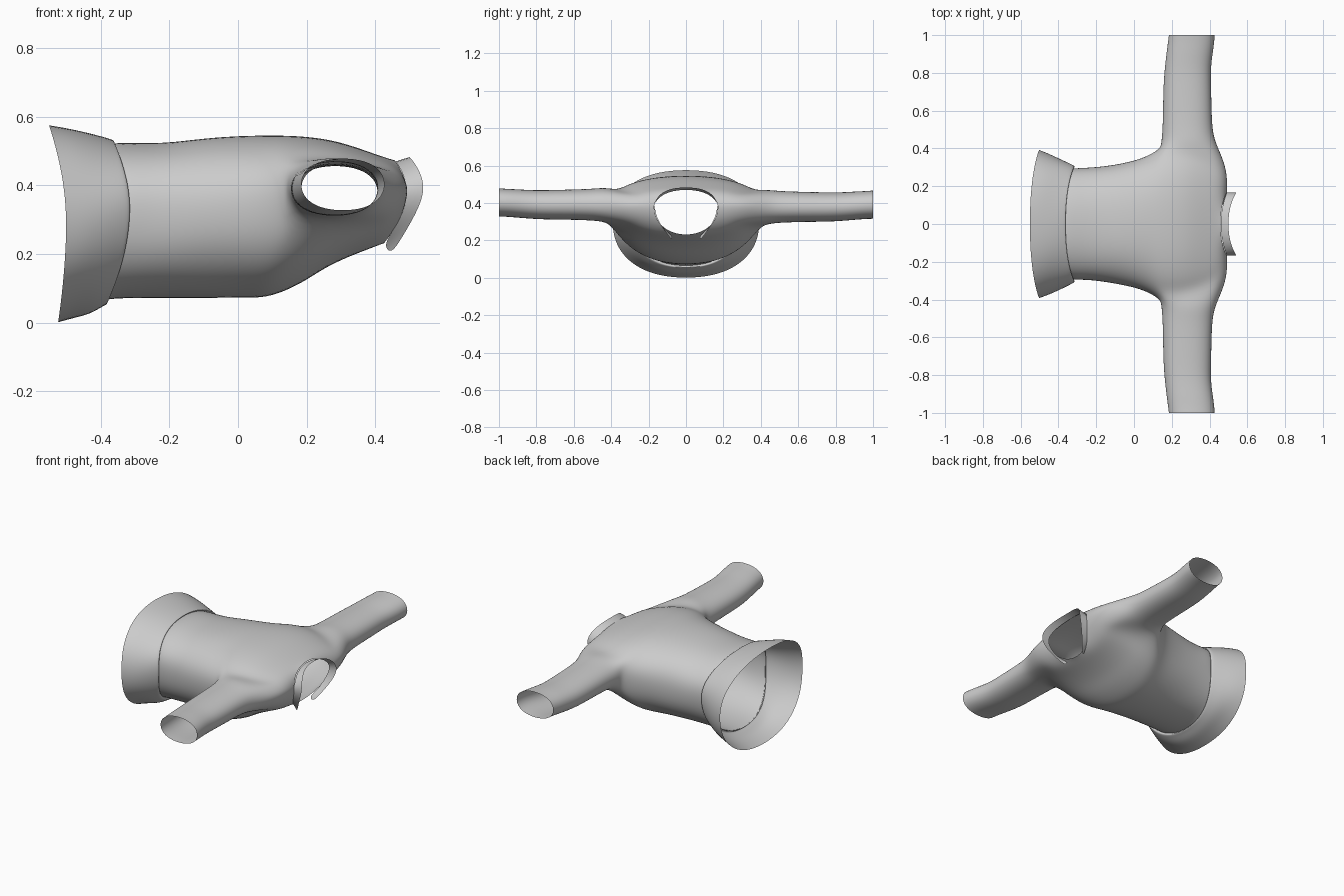
import bpy, bmesh, math

if "Cube" in bpy.data.objects:
    bpy.data.objects.remove(bpy.data.objects["Cube"])

N = 24


def spow(v, p):
    return math.copysign(abs(v) ** p, v)


def ring(bm, st, n=2.3, fold=0.0):
    """Garment section: x at side/top/bottom, half width, mid, top and bottom z."""
    xs, xt, xb, hw, zm, zt, zb = st
    out = []
    for j in range(N):
        t = 2 * math.pi * j / N
        c, s = math.cos(t), math.sin(t)
        f = 1 + fold * math.sin(5 * t + 20 * xs)
        x = xs + ((xt if s > 0 else xb) - xs) * abs(s) ** 1.6
        z = zm + spow(s, 2 / n) * ((zt - zm) if s > 0 else (zm - zb)) * f
        out.append(bm.verts.new((x, hw * spow(c, 2 / n) * f, z)))
    return out


def bridge(bm, a, b, closed=True, skip=()):
    m = len(a)
    for j in range(m if closed else m - 1):
        if j not in skip:
            k = (j + 1) % m
            bm.faces.new((a[j], a[k], b[k], b[j]))


def finish(bm, name, levels=2):
    loose = [v for v in bm.verts if not v.link_faces]
    bmesh.ops.delete(bm, geom=loose, context='VERTS')
    bmesh.ops.recalc_face_normals(bm, faces=bm.faces[:])
    for f in bm.faces:
        f.smooth = True
    me = bpy.data.meshes.new(name)
    bm.to_mesh(me)
    bm.free()
    ob = bpy.data.objects.new(name, me)
    bpy.context.collection.objects.link(ob)
    sub = ob.modifiers.new("smooth", 'SUBSURF')
    sub.levels = sub.render_levels = levels
    return ob


# Torso: lofted sections from waist to neck, with armholes left open
torso = [
    (-.325, -.375, -.395, .295, .33, .522, .062),
    (-.30, -.34, -.36, .298, .33, .527, .068),
    (-.22, -.22, -.24, .300, .33, .523, .070),
    (-.10, -.10, -.10, .316, .34, .540, .070),
    (.02, .02, .02, .342, .35, .547, .070),
    (.09, .09, .07, .372, .36, .547, .070),
    (.14, .14, .12, .405, .375, .547, .082),
    (.22, .21, .19, .415, .385, .543, .115),
    (.31, .28, .25, .40, .39, .532, .157),
    (.405, .345, .32, .375, .39, .512, .190),
    (.485, .405, .38, .325, .385, .490, .213),
    (.497, .435, .405, .235, .385, .480, .223),
    (.495, .457, .425, .172, .38, .474, .230),
]
I0, I1 = 6, 10
bm = bmesh.new()
rings = [ring(bm, s, 2.3 if i < 9 else 2.1, .006 if 0 < i < 4 else 0)
         for i, s in enumerate(torso)]
arm_cols = {N - 2, N - 1, 0, 1, 10, 11, 12, 13}
for i in range(len(rings) - 1):
    bridge(bm, rings[i], rings[i + 1], skip=arm_cols if I0 <= i < I1 else ())

# Sleeves: y, centre x, radius x, centre z, radius z
sleeve = [
    (.43, .288, .146, .385, .094),
    (.50, .283, .134, .385, .086),
    (.62, .282, .131, .385, .082),
    (.75, .282, .128, .384, .080),
    (.83, .285, .124, .386, .078),
    (.91, .295, .125, .392, .077),
    (.96, .302, .125, .395, .076),
    (1.0, .306, .124, .397, .077),
]
for side in (1, -1):
    def col(d):
        return d % N if side > 0 else 12 - d
    idx = [(i, 2) for i in range(I0, I1)] + [(I1, d) for d in (2, 1, 0, -1)]
    idx += [(i, -2) for i in range(I1, I0, -1)] + [(I0, d) for d in (-2, -1, 0, 1)]
    loop = [rings[i][col(d)] for i, d in idx]
    for y, cx, rx, cz, rz in sleeve:
        new = []
        for k in range(16):
            t = math.radians(135 - 22.5 * k)
            new.append(bm.verts.new((cx + rx * spow(math.cos(t), .9), side * y,
                                     cz - side * .006 + rz * spow(math.sin(t), .9))))
        bridge(bm, loop, new)
        loop = new
finish(bm, "jacket_body")

# Flared waistband overlapping the torso
band = [
    (-.322, -.372, -.392, .293, .33, .522, .064),
    (-.308, -.358, -.378, .308, .33, .532, .052),
    (-.325, -.375, -.395, .318, .325, .537, .044),
    (-.37, -.43, -.43, .340, .315, .553, .022),
    (-.44, -.50, -.48, .373, .305, .571, .012),
    (-.50, -.552, -.525, .396, .30, .578, -.002),
]
bm = bmesh.new()
rows = [ring(bm, s, 2.25, .008 if 1 < i < 5 else 0) for i, s in enumerate(band)]
for a, b in zip(rows, rows[1:]):
    bridge(bm, a, b)
finish(bm, "waistband")

# Open stand-up collar: inner and outer edge points of one half, mirrored
inner = [(.457, 0, .474), (.466, .09, .462), (.485, .15, .428), (.494, .174, .385),
         (.475, .160, .32), (.445, .115, .255), (.425, .07, .225)]
outer = [(.497, 0, .485), (.506, .09, .478), (.532, .152, .44), (.547, .172, .385),
         (.518, .155, .315), (.478, .112, .248), (.446, .075, .197)]
bm = bmesh.new()


def full(pts):
    half = [(x, -y, z) for x, y, z in reversed(pts[1:])]
    return [bm.verts.new(p) for p in half + pts]


bridge(bm, full(inner), full(outer), closed=False)
finish(bm, "collar")
